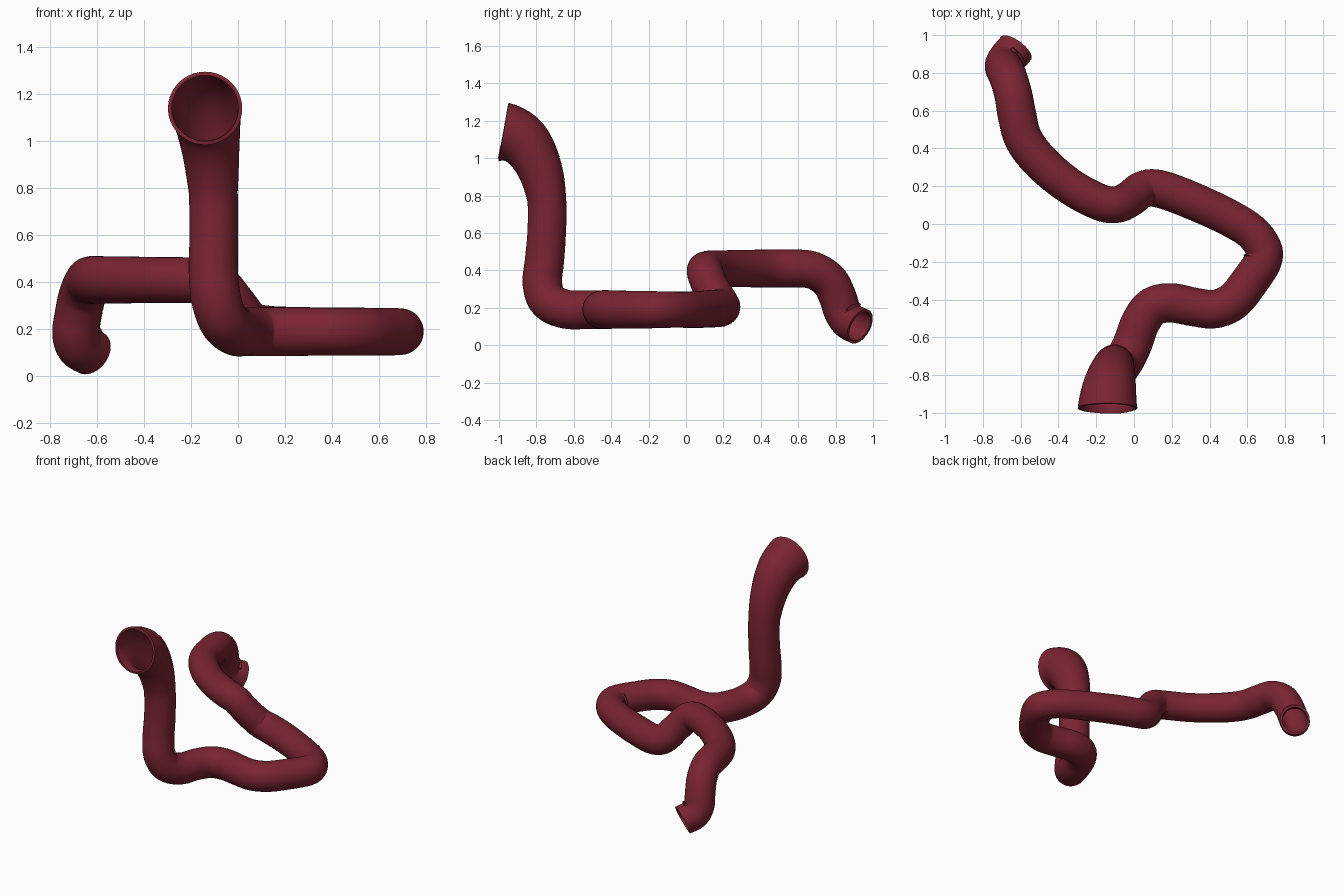
import bpy, bmesh, math
from mathutils import Vector

if "Cube" in bpy.data.objects:
    bpy.data.objects.remove(bpy.data.objects["Cube"])

# centre line of the hose: x, y, z, radius
PATH = [
    (-.14, -.975, 1.14, .158), (-.13, -.865, 1.085, .142), (-.115, -.785, .95, .121),
    (-.105, -.745, .78, .104), (-.103, -.745, .60, .103), (-.105, -.757, .45, .105),
    (-.093, -.768, .33, .106), (-.06, -.735, .235, .105), (-.01, -.64, .192, .104),
    (.035, -.52, .19, .103), (.10, -.437, .19, .104), (.20, -.418, .19, .104),
    (.32, -.44, .19, .102), (.43, -.45, .19, .102), (.53, -.405, .19, .102),
    (.615, -.30, .19, .101), (.68, -.20, .19, .1), (.685, -.13, .19, .098),
    (.62, -.04, .19, .096), (.48, .045, .19, .098), (.28, .135, .195, .1),
    (.13, .187, .20, .1), (.045, .182, .225, .098), (-.02, .135, .305, .097),
    (-.09, .103, .385, .097), (-.18, .115, .407, .097), (-.34, .20, .41, .097),
    (-.49, .325, .41, .1), (-.585, .45, .41, .101), (-.62, .58, .41, .102),
    (-.638, .68, .40, .1), (-.662, .765, .345, .1), (-.68, .81, .26, .1),
    (-.69, .835, .185, .1), (-.674, .872, .13, .1), (-.625, .93, .10, .1),
]
START = Vector((0, .985, -.17))
END = Vector((.55, .73, -.41)).normalized()
SIDES, STEPS = 40, 5

# smooth interpolation through the path, with fixed end directions
pts = [Vector(p[:3]) for p in PATH]
rad = [p[3] for p in PATH]
n = len(pts)


def tangent(i):
    if i == 0:
        return START * (pts[1] - pts[0]).length
    if i == n - 1:
        return END * (pts[-1] - pts[-2]).length
    return (pts[i + 1] - pts[i - 1]) / 2


samples = []
for i in range(n - 1):
    a, b, ta, tb = pts[i], pts[i + 1], tangent(i), tangent(i + 1)
    for s in range(STEPS + (i == n - 2)):
        t = s / STEPS
        h = t * t * (3 - 2 * t)
        p = a * (1 - h) + b * h + ta * (t * (1 - t) ** 2) + tb * (t * t * (t - 1))
        samples.append((p, rad[i] * (1 - t) + rad[i + 1] * t))

# sweep rings along the path
bm = bmesh.new()
side = Vector((1, 0, 0))
rings = []
for i, (p, r) in enumerate(samples):
    if i == 0:
        d = START.normalized()
    elif i == len(samples) - 1:
        d = END
    else:
        d = (samples[i + 1][0] - samples[i - 1][0]).normalized()
    side = (side - d * side.dot(d)).normalized()
    up = d.cross(side)
    rings.append([bm.verts.new(p + r * (side * math.cos(a) + up * math.sin(a)))
                  for a in (2 * math.pi * k / SIDES for k in range(SIDES))])
for ra, rb in zip(rings, rings[1:]):
    for k in range(SIDES):
        j = (k + 1) % SIDES
        bm.faces.new((ra[k], ra[j], rb[j], rb[k]))
mesh = bpy.data.meshes.new("hose")
bm.to_mesh(mesh)
bm.free()

rubber = bpy.data.materials.new("dark red rubber")
rubber.diffuse_color = (.195, .018, .032, 1)
rubber.use_nodes = True
rubber.node_tree.nodes["Principled BSDF"].inputs["Base Color"].default_value = rubber.diffuse_color
mesh.materials.append(rubber)
hose = bpy.data.objects.new("hose", mesh)
bpy.context.collection.objects.link(hose)

# thin wall, hollow inside
wall = hose.modifiers.new("wall", 'SOLIDIFY')
wall.thickness = .016
wall.offset = -1

bpy.context.view_layer.objects.active = hose
hose.select_set(True)
bpy.ops.object.modifier_apply(modifier="wall")
bpy.ops.object.shade_smooth_by_angle(angle=math.radians(40))
